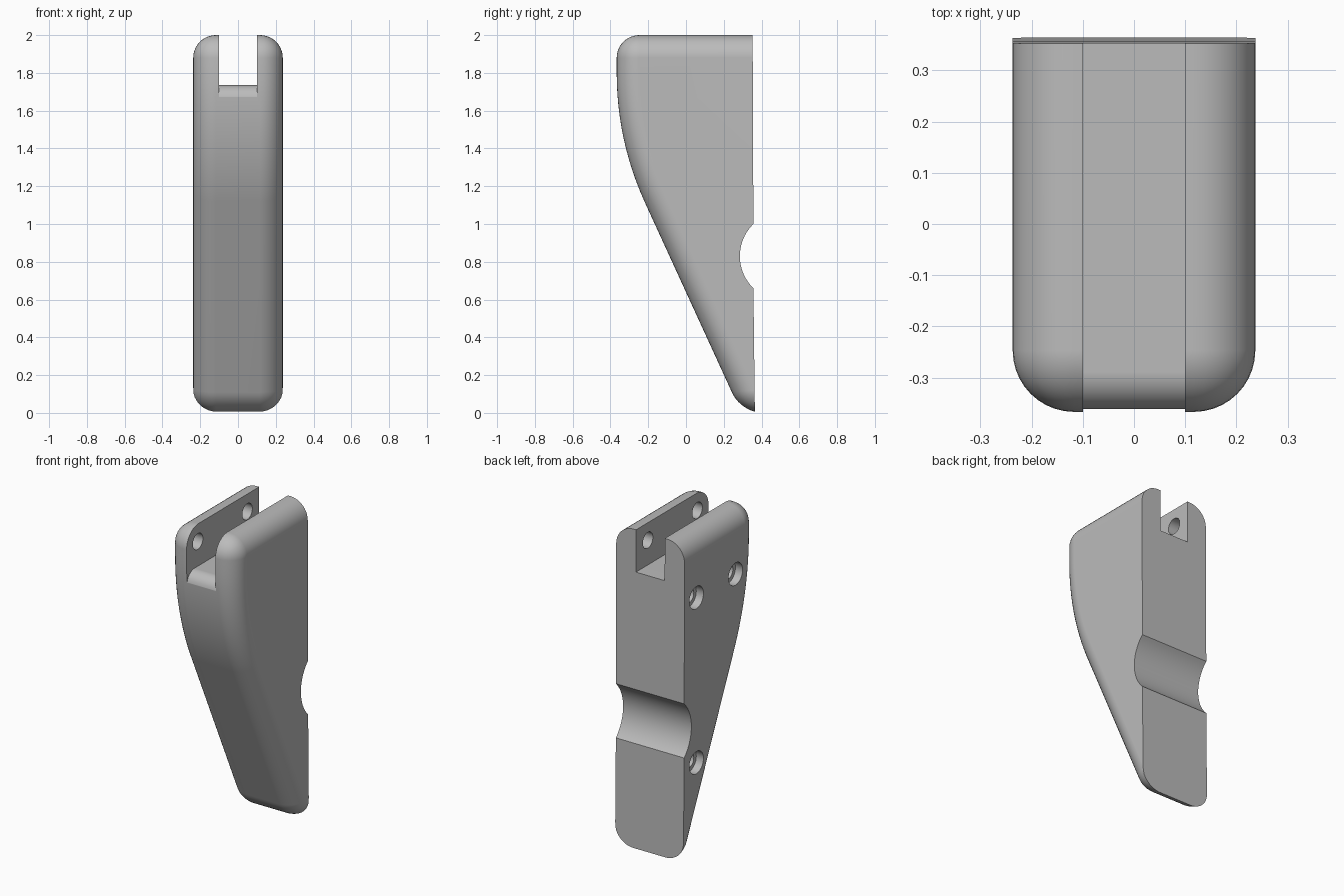
import bpy, bmesh, math
from mathutils import Matrix

cube = bpy.data.objects.get("Cube")
if cube:
    bpy.data.objects.remove(cube, do_unlink=True)

HALF_W, FILLET, SLOT = 0.237, 0.12, 0.1

grey = bpy.data.materials.new("plain grey")
grey.use_nodes = True
colour = (0.5, 0.5, 0.5, 1)
grey.diffuse_color = colour
grey.node_tree.nodes["Principled BSDF"].inputs["Base Color"].default_value = colour


def add_object(name, bm):
    bmesh.ops.recalc_face_normals(bm, faces=bm.faces)
    mesh = bpy.data.meshes.new(name)
    bm.to_mesh(mesh)
    bm.free()
    mesh.materials.append(grey)
    obj = bpy.data.objects.new(name, mesh)
    bpy.context.collection.objects.link(obj)
    return obj


def prism(name, profile, half):
    """Extrude a (y, z) outline across x."""
    bm = bmesh.new()
    face = bm.faces.new([bm.verts.new((-half, y, z)) for y, z in profile])
    out = bmesh.ops.extrude_face_region(bm, geom=[face])
    verts = [v for v in out["geom"] if isinstance(v, bmesh.types.BMVert)]
    bmesh.ops.translate(bm, verts=verts, vec=(2 * half, 0, 0))
    return add_object(name, bm)


def rod(name, radius, x0, x1, y, z):
    """Cylinder running along x."""
    bm = bmesh.new()
    place = Matrix.Translation(((x0 + x1) / 2, y, z)) @ Matrix.Rotation(math.pi / 2, 4, "Y")
    bmesh.ops.create_cone(bm, cap_ends=True, segments=32, radius1=radius,
                          radius2=radius, depth=x1 - x0, matrix=place)
    return add_object(name, bm)


def arc(cy, cz, r, a0, a1, n):
    angles = [math.radians(a0 + (a1 - a0) * i / n) for i in range(n + 1)]
    return [(cy + r * math.cos(a), cz + r * math.sin(a)) for a in angles]


def apply(obj, mod):
    bpy.context.view_layer.objects.active = obj
    bpy.ops.object.modifier_apply(modifier=mod.name)


def cut(obj, cutter):
    cutter.hide_render = True
    mod = obj.modifiers.new("cut", "BOOLEAN")
    mod.operation, mod.solver, mod.object = "DIFFERENCE", "EXACT", cutter
    apply(obj, mod)
    bpy.data.objects.remove(cutter, do_unlink=True)


# Tapered body: straight top, curved front, slope to the tip, long at the back
front = arc(1.283, 1.8, 1.65, 180, 204.4, 12)
body = prism("bracket_body", [(0.7, 2), (-0.367, 2)] + front + [(0.293, 0), (0.7, 0)], HALF_W)
bevel = body.modifiers.new("fillet", "BEVEL")
bevel.width, bevel.segments = FILLET, 10
bevel.limit_method, bevel.angle_limit = "ANGLE", math.radians(30)
bevel.use_clamp_overlap = False
apply(body, bevel)

# Slightly leaning back face with its round cross groove
half = math.degrees(math.asin(0.17 / 0.237))
groove = arc(0.522, 0.83, 0.237, 180 - half, 180 + half, 20)
cut(body, prism("back_cutter", [(1, 2.2), (0.352, 2.2)] + groove +
                [(0.367, -0.2), (1, -0.2)], 0.5))

# Top slot whose floor rolls over at the front
roll = arc(-0.288, 1.66, 0.075, 180, 90, 8)
cut(body, prism("slot_cutter", [(-0.6, 1.66)] + roll +
                [(0.6, 1.735), (0.6, 2.2), (-0.6, 2.2)], SLOT))

# Blind pin holes in both inner walls of the slot
for y in (0.235, -0.255):
    cut(body, rod("pin_cutter", 0.05, -SLOT - 0.08, SLOT + 0.08, y, 1.89))

# Counterbored screw holes on the right side
for y, z in ((0.235, 1.62), (-0.153, 1.62), (0.235, 0.585)):
    cut(body, rod("bore_cutter", 0.07, -0.4, -HALF_W + 0.05, y, z))
    cut(body, rod("screw_cutter", 0.045, -0.4, 0.05, y, z))

# Smooth fillets, flat sides
bpy.ops.object.select_all(action="DESELECT")
body.select_set(True)
bpy.context.view_layer.objects.active = body
bpy.ops.object.shade_smooth_by_angle(angle=math.radians(30))
weighted = body.modifiers.new("flat sides", "WEIGHTED_NORMAL")
weighted.keep_sharp = True
apply(body, weighted)
